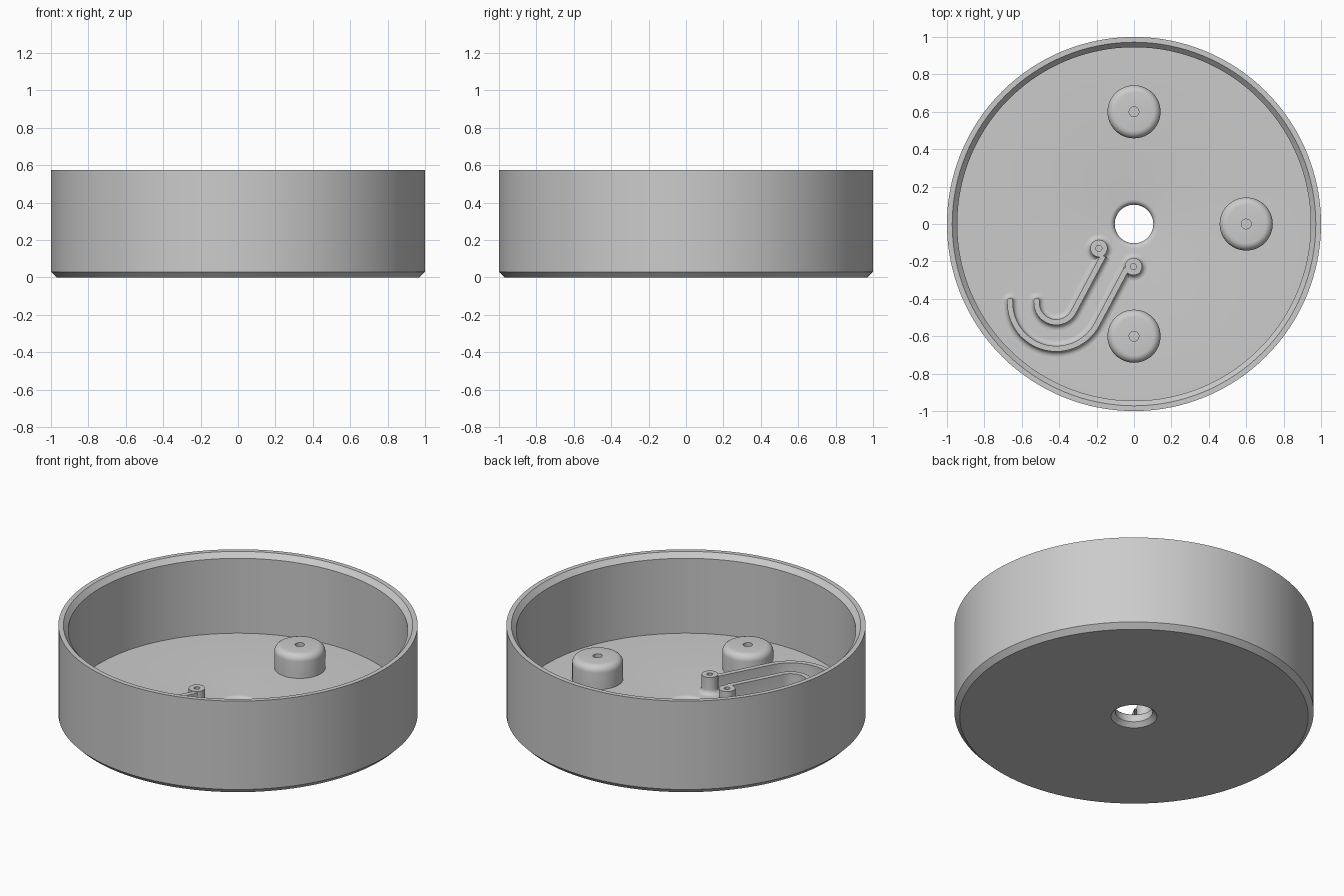
import bpy, bmesh
from math import sin, cos, pi, radians
from mathutils import Vector

if "Cube" in bpy.data.objects:
    bpy.data.objects.remove(bpy.data.objects["Cube"])

FLOOR, TOP = 0.083, 0.573
grey = bpy.data.materials.new("grey")
grey.diffuse_color = (0.6, 0.6, 0.6, 1)
grey.use_nodes = True
grey.node_tree.nodes["Principled BSDF"].inputs["Base Color"].default_value = grey.diffuse_color


def finish(bm, name):
    bmesh.ops.remove_doubles(bm, verts=bm.verts, dist=1e-6)
    bmesh.ops.recalc_face_normals(bm, faces=bm.faces)
    me = bpy.data.meshes.new(name)
    bm.to_mesh(me)
    bm.free()
    me.materials.append(grey)
    ob = bpy.data.objects.new(name, me)
    bpy.context.collection.objects.link(ob)
    bpy.ops.object.select_all(action='DESELECT')
    ob.select_set(True)
    bpy.context.view_layer.objects.active = ob
    bpy.ops.object.shade_smooth_by_angle(angle=radians(30))
    return ob


def skin(bm, rows, close_rows=False, close_cols=False):
    """Quad grid over rows of points."""
    vs = [[bm.verts.new(p) for p in row] for row in rows]
    n, m = len(vs), len(vs[0])
    for i in range(n if close_rows else n - 1):
        for j in range(m if close_cols else m - 1):
            a, b = vs[i], vs[(i + 1) % n]
            k = (j + 1) % m
            bm.faces.new((a[j], a[k], b[k], b[j]))


def lathe(name, profile, x=0, y=0, segs=48, closed=True):
    """Revolve (radius, height) points around a vertical axis."""
    bm = bmesh.new()
    rows = [[(x + r * cos(2 * pi * s / segs), y + r * sin(2 * pi * s / segs), z)
             for r, z in profile] for s in range(segs)]
    skin(bm, rows, close_rows=True, close_cols=closed)
    return finish(bm, name)


def arc(cx, cz, r, a0, a1, n=6):
    return [(cx + r * cos(radians(a0 + (a1 - a0) * i / n)),
             cz + r * sin(radians(a0 + (a1 - a0) * i / n))) for i in range(n + 1)]


# Round tray: chamfered base and rim, centre hole rounded above and chamfered below
f = 0.028
lathe("tray", [(0.128, 0), (0.97, 0), (1, 0.03), (1, TOP), (0.972, TOP),
               (0.945, TOP - 0.03), (0.945, FLOOR)]
      + arc(0.103 + f, FLOOR - f, f, 90, 180) + [(0.103, 0.025)], segs=128)

# Three rounded mounting bosses with screw holes
BOSS, f = 0.225, 0.04
for name, x, y in (("back_boss", 0, 0.6), ("right_boss", 0.6, 0), ("front_boss", 0, -0.6)):
    lathe(name, [(0.142, FLOOR - 0.01)] + arc(0.142 - f, BOSS - f, f, 0, 90)
          + [(0.026, BOSS), (0.026, FLOOR + 0.02), (0.0005, FLOOR + 0.02),
             (0.0005, FLOOR - 0.01)], x, y)

# Two small posts with flared bases
POST, f = 0.187, 0.028


def flare(r):
    return arc(r + f, FLOOR + f, f, 270, 180)


for name, x, y in (("inner_post", -0.188, -0.13), ("outer_post", -0.003, -0.228)):
    lathe(name, flare(0.046) + [(0.046, POST), (0.016, POST), (0.016, FLOOR + 0.02),
                                (0.0005, FLOOR + 0.02)], x, y, 32, closed=False)

# Two hooked ribs running from the posts, with flared bases and rounded ends
HALF, TILT, RIB = 0.015, 28, 0.184
side = flare(HALF) + [(HALF, RIB)]
section = side + [(-w, z) for w, z in reversed(side)]
centre = Vector((-0.416, -0.42))
for name, radius, run in (("inner_rib", 0.105, 0.34), ("outer_rib", 0.247, 0.335)):
    angles = [radians(180 + (180 - TILT) * i / 32) for i in range(33)]
    # each station holds a position and its outward sideways direction
    path = [(centre + radius * Vector((cos(a), sin(a))), Vector((cos(a), sin(a))))
            for a in angles]
    p, n = path[-1]
    path.append((p + run * Vector((-n.y, n.x)), n))
    path.insert(0, (path[0][0] + Vector((0, 0.01)), path[0][1]))
    bm = bmesh.new()
    skin(bm, [[(*(p + n * w), z) for w, z in section] for p, n in path])
    finish(bm, name)
    end = path[0][0]
    lathe(name + "_end", side + [(0.0005, RIB)], end.x, end.y, 24, closed=False)
